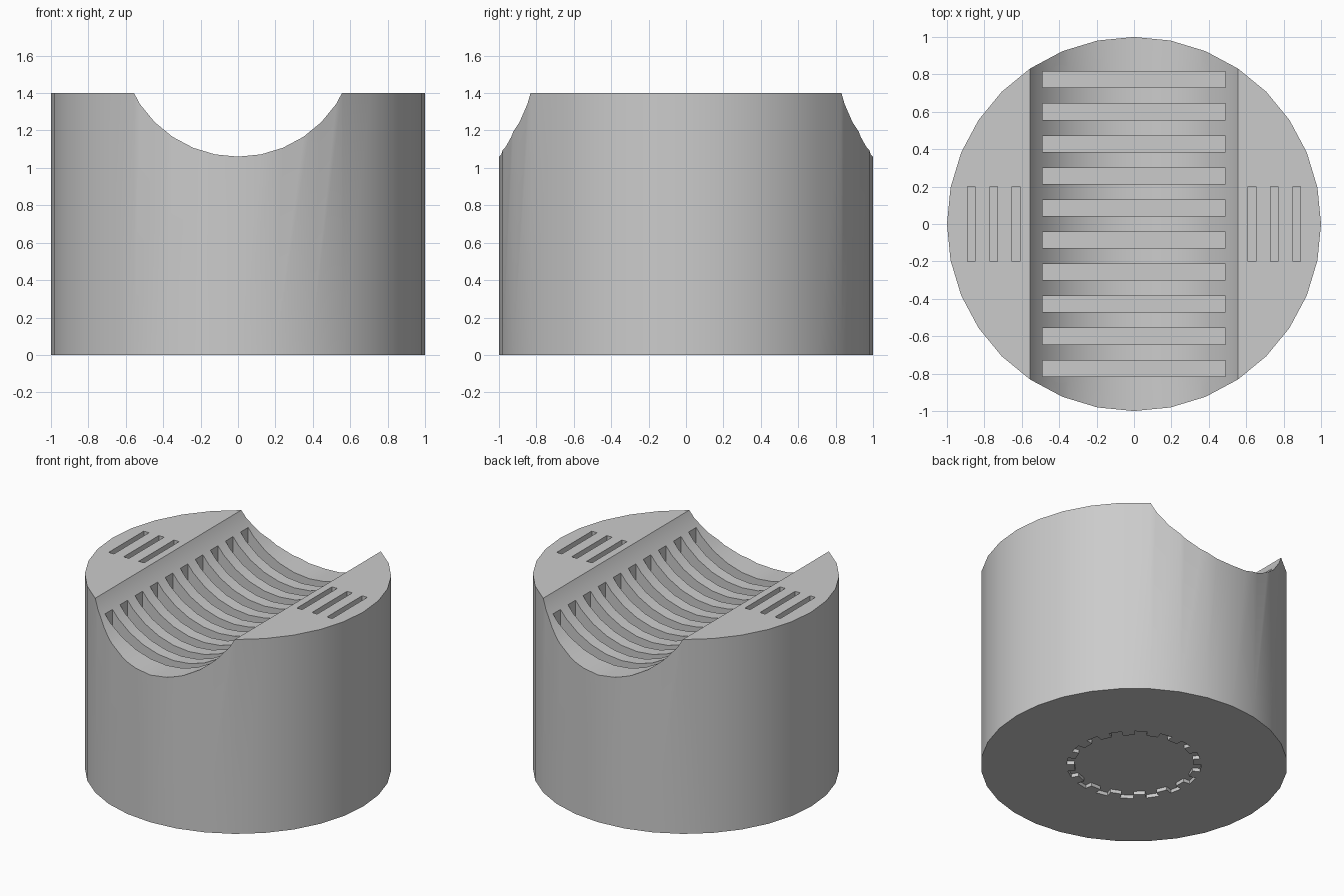
import bpy
import bmesh
import math
from mathutils import Matrix, Vector

if "Cube" in bpy.data.objects:
    bpy.data.objects.remove(bpy.data.objects["Cube"])

HEIGHT = 1.4

grey = bpy.data.materials.new("plain_grey")
grey.use_nodes = True
grey.diffuse_color = (0.6, 0.6, 0.6, 1)
grey.node_tree.nodes["Principled BSDF"].inputs["Base Color"].default_value = (0.6, 0.6, 0.6, 1)


def make_object(name, bm):
    bmesh.ops.recalc_face_normals(bm, faces=bm.faces)
    mesh = bpy.data.meshes.new(name)
    bm.to_mesh(mesh)
    bm.free()
    mesh.materials.append(grey)
    obj = bpy.data.objects.new(name, mesh)
    bpy.context.scene.collection.objects.link(obj)
    return obj


def add_cylinder(bm, radius, depth, matrix):
    bmesh.ops.create_cone(bm, cap_ends=True, segments=32, radius1=radius,
                          radius2=radius, depth=depth, matrix=matrix)


def add_box(bm, x, y, bottom, top, width, length):
    place = Matrix.Translation((x, y, (bottom + top) / 2))
    size = Matrix.Diagonal((width, length, top - bottom, 1))
    bmesh.ops.create_cube(bm, size=1, matrix=place @ size)


# Round block
bm = bmesh.new()
add_cylinder(bm, 1, HEIGHT, Matrix.Translation((0, 0, HEIGHT / 2)))
block = make_object("round_block", bm)

# Rounded trough running front to back
bm = bmesh.new()
add_cylinder(bm, 0.63, 3, Matrix.Translation((0, 0, 1.69)) @ Matrix.Rotation(math.pi / 2, 4, "X"))
trough = make_object("trough_cutter", bm)

# Cross slots in the trough, and three short slots on each shoulder
bm = bmesh.new()
for i in range(10):
    add_box(bm, 0, (i - 4.5) * 0.1715, 0.95, 1.5, 0.98, 0.086)
for side in (-1, 1):
    for x in (0.63, 0.75, 0.87):
        add_box(bm, side * x, 0, 1.3, 1.5, 0.042, 0.4)
slots = make_object("slot_cutter", bm)

# Shallow toothed recess in the underside
bm = bmesh.new()
step = math.tau / 16
profile = []
for k in range(16):
    middle = (k + 0.5) * step
    for offset, radius in ((-0.25, 0.39), (-0.25, 0.44), (0.25, 0.44), (0.25, 0.39)):
        angle = middle + offset * step
        profile.append(bm.verts.new((radius * math.cos(angle), radius * math.sin(angle), -0.1)))
face = bm.faces.new(profile)
grown = bmesh.ops.extrude_face_region(bm, geom=[face])
top_verts = [v for v in grown["geom"] if isinstance(v, bmesh.types.BMVert)]
bmesh.ops.translate(bm, verts=top_verts, vec=Vector((0, 0, 0.125)))
recess = make_object("recess_cutter", bm)

# Cut the block and smooth its curved walls
bpy.context.view_layer.objects.active = block
for cutter in (trough, slots, recess):
    cut = block.modifiers.new(cutter.name, "BOOLEAN")
    cut.operation = "DIFFERENCE"
    cut.solver = "EXACT"
    cut.object = cutter
    bpy.ops.object.modifier_apply(modifier=cut.name)
    bpy.data.objects.remove(cutter)

bpy.ops.object.select_all(action="DESELECT")
block.select_set(True)
bpy.ops.object.shade_smooth_by_angle(angle=math.radians(30))
